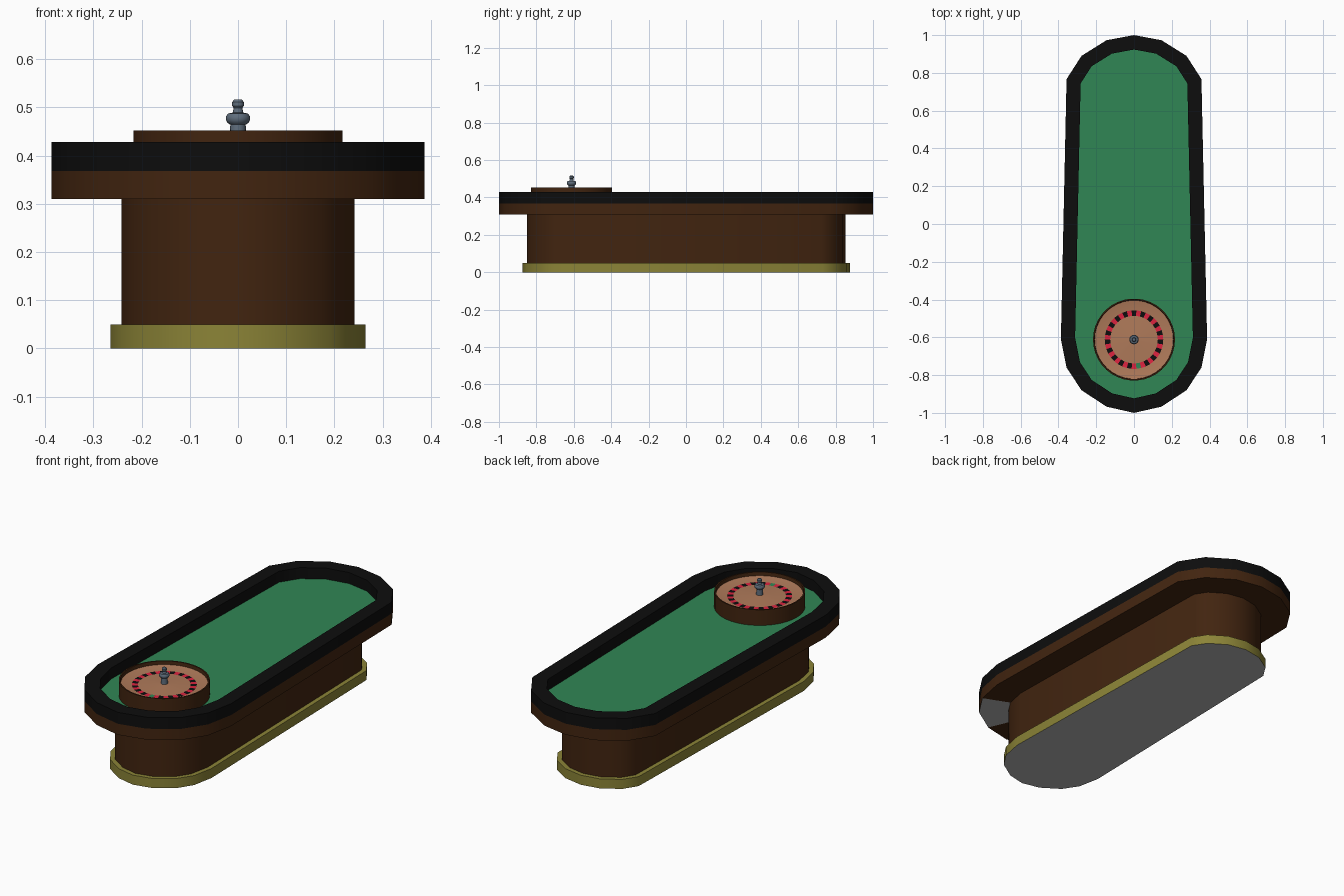
import bpy, bmesh, math
from mathutils import Vector

if "Cube" in bpy.data.objects:
    bpy.data.objects.remove(bpy.data.objects["Cube"])


def mat(name, r, g, b):
    m = bpy.data.materials.new(name)
    m.diffuse_color = (r, g, b, 1)
    m.use_nodes = True
    m.node_tree.nodes["Principled BSDF"].inputs["Base Color"].default_value = m.diffuse_color
    return m


BROWN = mat("dark wood", 0.054, 0.018, 0.005)
BLACK = mat("black leather", 0.004, 0.004, 0.004)
GREEN = mat("green felt", 0.03, 0.24, 0.09)
OLIVE = mat("olive brass", 0.26, 0.23, 0.038)
GREY = mat("grey underside", 0.45, 0.45, 0.45)
TAN = mat("tan wood", 0.43, 0.195, 0.102)
RED = mat("red pocket", 0.72, 0.017, 0.05)
STEEL = mat("blue steel", 0.115, 0.156, 0.205)

# Tapered table outline, right half from front to back, then mirrored
half = [(0, -1), (0.145, -0.967), (0.278, -0.88), (0.357, -0.76), (0.387, -0.61),
        (0.357, 0.767), (0.278, 0.89), (0.145, 0.973), (0, 1)]
outline = half + [(-x, y) for x, y in half[-2:0:-1]]


def inset(d):
    """Outline moved inward by d, keeping edges parallel."""
    pts = [Vector(p) for p in outline]
    out = []
    for i, p in enumerate(pts):
        a = (p - pts[i - 1]).normalized()
        b = (pts[(i + 1) % len(pts)] - p).normalized()
        na, nb = Vector((-a.y, a.x)), Vector((-b.y, b.x))
        out.append(p + (na + nb) * d / (1 + na.dot(nb)))
    return out


def loft(name, rings, mats, rule=None, cap_bottom=None, cap_top=None, smooth=35):
    """Skin a stack of rings; rule(row, segment) gives the material index."""
    bm = bmesh.new()
    vs = [[bm.verts.new(p) for p in ring] for ring in rings]
    n = len(vs[0])
    for r in range(len(vs) - 1):
        for i in range(n):
            j = (i + 1) % n
            f = bm.faces.new((vs[r][i], vs[r][j], vs[r + 1][j], vs[r + 1][i]))
            f.material_index = rule(r, i) if rule else 0
    if cap_bottom is not None:
        bm.faces.new(vs[0][::-1]).material_index = cap_bottom
    if cap_top is not None:
        bm.faces.new(vs[-1]).material_index = cap_top
    me = bpy.data.meshes.new(name)
    bm.to_mesh(me)
    bm.free()
    for m in mats:
        me.materials.append(m)
    ob = bpy.data.objects.new(name, me)
    bpy.context.collection.objects.link(ob)
    bpy.ops.object.select_all(action='DESELECT')
    ob.select_set(True)
    bpy.context.view_layer.objects.active = ob
    bpy.ops.object.shade_smooth_by_angle(angle=math.radians(smooth))
    return ob


def table_rings(profile):
    return [[(p.x, p.y, z) for p in inset(d)] for d, z in profile]


def round_rings(profile, n, cy=-0.612):
    return [[(r * math.cos(2 * math.pi * i / n), cy + r * math.sin(2 * math.pi * i / n), z)
             for i in range(n)] for r, z in profile]


# Plinth and pedestal
loft("plinth", table_rings([(0.122, 0), (0.122, 0.05), (0.145, 0.05)]),
     [OLIVE, GREY], cap_bottom=1)
loft("pedestal", table_rings([(0.145, 0.05), (0.145, 0.31)]), [BROWN])

# Apron with overhang underside, bare at one front corner
loft("apron", table_rings([(0.145, 0.31), (0, 0.31), (0, 0.368)]), [BROWN, GREY],
     rule=lambda r, i: 1 if r == 0 and i in (1, 2) else 0)

# Padded rail and playing surface
loft("rail", table_rings([(0, 0.368), (0, 0.428), (0.075, 0.428), (0.075, 0.366)]), [BLACK])
loft("felt", table_rings([(0.08, 0.366), (0.075, 0.37)]), [GREEN], cap_top=0)


# Wheel: wooden wall, tan bowl, ring of alternating pockets
def wheel_rule(row, seg):
    if row < 3:
        return 0
    if row == 4:
        return 4 if seg == 29 else 2 + seg % 2
    return 1


loft("wheel", round_rings([(0.217, 0.37), (0.217, 0.452), (0.21, 0.452), (0.208, 0.434),
                           (0.155, 0.425), (0.126, 0.425), (0.012, 0.434)], 38),
     [BROWN, TAN, RED, BLACK, GREEN], rule=wheel_rule, cap_top=1)

# Turned spindle with flange and knob
loft("spindle", round_rings([(0.017, 0.428), (0.016, 0.464), (0.022, 0.468), (0.025, 0.474),
                             (0.025, 0.481), (0.021, 0.487), (0.011, 0.489), (0.009, 0.499),
                             (0.012, 0.503), (0.012, 0.511), (0.008, 0.516)], 16),
     [STEEL], cap_top=0)
